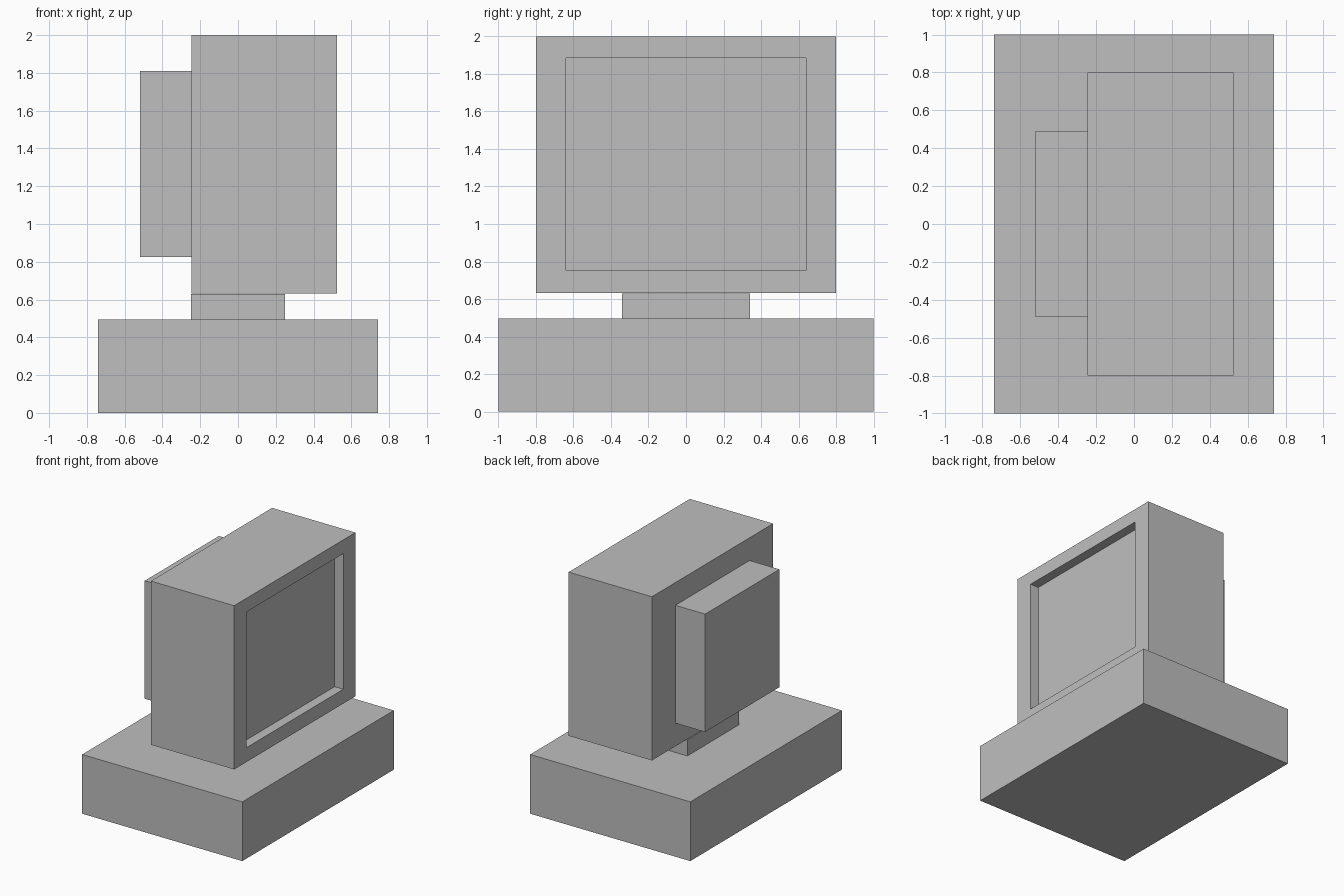
import bpy, bmesh
from mathutils import Vector

if "Cube" in bpy.data.objects:
    bpy.data.objects.remove(bpy.data.objects["Cube"])

grey = bpy.data.materials.new("plain_grey")
grey.diffuse_color = (0.52, 0.52, 0.52, 1)
grey.use_nodes = True
grey.node_tree.nodes["Principled BSDF"].inputs["Base Color"].default_value = grey.diffuse_color


def box(name, x, y, z, recess=None):
    """Box from (min, max) ranges; recess = (y border, bottom border, top border, depth) on the +x face."""
    bm = bmesh.new()
    bmesh.ops.create_cube(bm, size=1)
    for v in bm.verts:
        v.co = Vector([r[0] if c < 0 else r[1] for c, r in zip(v.co, (x, y, z))])
    if recess:
        side, bottom, top, depth = recess
        face = max(bm.faces, key=lambda f: f.calc_center_median().x)
        # Inset the screen frame, then push the screen inward
        bmesh.ops.inset_region(bm, faces=[face], thickness=0.1)
        for v in face.verts:
            v.co.y = y[0] + side if v.co.y < 0 else y[1] - side
            v.co.z = z[0] + bottom if v.co.z < sum(z) / 2 else z[1] - top
        new = bmesh.ops.extrude_discrete_faces(bm, faces=[face])["faces"][0]
        for v in new.verts:
            v.co.x -= depth
    bmesh.ops.recalc_face_normals(bm, faces=bm.faces)
    mesh = bpy.data.meshes.new(name)
    bm.to_mesh(mesh)
    bm.free()
    mesh.materials.append(grey)
    obj = bpy.data.objects.new(name, mesh)
    bpy.context.collection.objects.link(obj)
    return obj


# Computer case, neck, monitor with sunken screen, and rear housing
box("computer_case", (-0.74, 0.74), (-1, 1), (0, 0.495))
box("monitor_stand", (-0.25, 0.25), (-0.34, 0.34), (0.495, 0.63))
box("monitor", (-0.245, 0.525), (-0.8, 0.8), (0.632, 2), (0.16, 0.12, 0.115, 0.08))
box("monitor_back", (-0.52, -0.245), (-0.49, 0.49), (0.825, 1.81))
